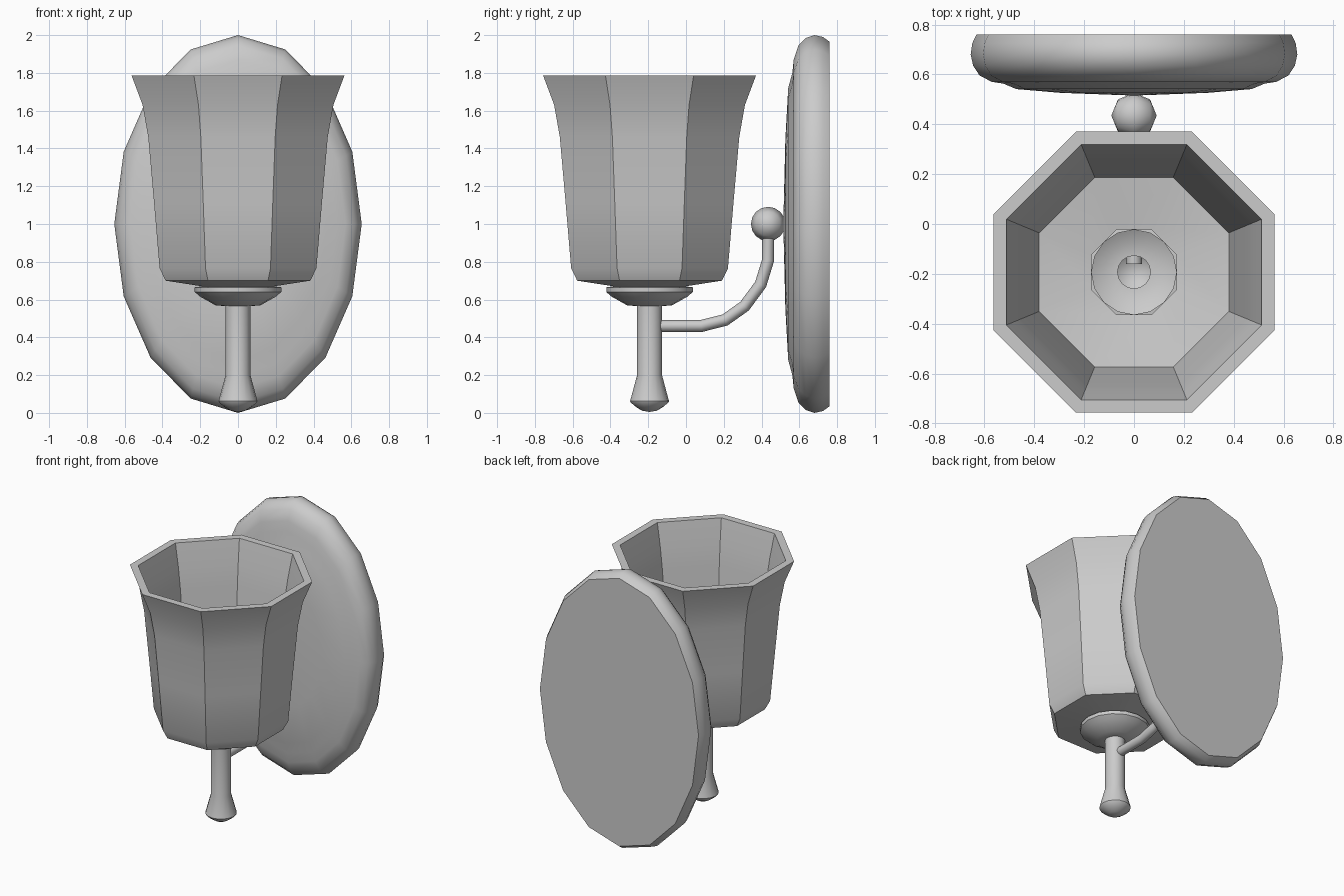
import bpy, bmesh
from math import cos, sin, pi, radians
from mathutils import Matrix

if "Cube" in bpy.data.objects:
    bpy.data.objects.remove(bpy.data.objects["Cube"])


def finish(name, bm, angle, flip=False):
    mesh = bpy.data.meshes.new(name)
    if flip:
        bmesh.ops.reverse_faces(bm, faces=bm.faces)
    bm.to_mesh(mesh)
    bm.free()
    mesh.shade_smooth()
    mesh.set_sharp_from_angle(angle=radians(angle))
    obj = bpy.data.objects.new(name, mesh)
    bpy.context.collection.objects.link(obj)
    return obj


def lathe(name, profile, sides, point, angle, phase=0.0, caps=(False, False), flip=False):
    """Sweep a (radius, height) profile; point(c, s, r, h) places each vertex."""
    bm = bmesh.new()
    rings = []
    for r, h in profile:
        turns = [phase + 2 * pi * i / sides for i in range(sides)]
        if r == 0:
            rings.append([bm.verts.new(point(0, 0, 0, h))] * sides)
        else:
            rings.append([bm.verts.new(point(cos(t), sin(t), r, h)) for t in turns])
    for a, b in zip(rings, rings[1:]):
        for i in range(sides):
            j = (i + 1) % sides
            quad = list(dict.fromkeys([a[i], a[j], b[j], b[i]]))
            bm.faces.new(quad)
    if caps[0]:
        bm.faces.new(rings[0][::-1])
    if caps[1]:
        bm.faces.new(rings[-1])
    return finish(name, bm, angle, flip)


CY = -0.193  # axis of the shade and stem


def upright(c, s, r, h):
    return (r * c, CY + r * s, h)


def on_wall(c, s, r, h):
    return (0.655 * r * c, h, 1 + r * s)


# Oval wall plate, raised rim and shallow domed centre
lathe("wall_plate",
      [(0.965, 0.76), (0.99, 0.725), (1.0, 0.68), (0.985, 0.635), (0.945, 0.595),
       (0.87, 0.57), (0.80, 0.563), (0.72, 0.541), (0.45, 0.526), (0, 0.515)],
      16, on_wall, 40, caps=(True, False))

# Octagonal flared shade: outside from the bottom hole up, then down the inside
k = 1 / cos(pi / 8)
shade = [(0.17, 0.667), (0.383, 0.70), (0.415, 0.765), (0.445, 1.12), (0.475, 1.46),
         (0.505, 1.63), (0.563, 1.785), (0.512, 1.785), (0.478, 1.62), (0.455, 1.47),
         (0.38, 0.725), (0.17, 0.69), (0.17, 0.667)]
lathe("shade", [(r * k, h) for r, h in shade], 8, upright, 30, phase=pi / 8)

# Holder cup and hollow stem with flared foot, open at the top
lathe("stem_and_holder",
      [(0, 0.005), (0.04, 0.012), (0.07, 0.03), (0.10, 0.055), (0.103, 0.062),
       (0.066, 0.20), (0.066, 0.565), (0.12, 0.57), (0.20, 0.615), (0.229, 0.64),
       (0.229, 0.665), (0.17, 0.672)],
      16, upright, 35)

# Curved arm
curve = bpy.data.curves.new("arm", 'CURVE')
curve.dimensions = '3D'
curve.bevel_depth = 0.032
curve.bevel_resolution = 2
curve.use_fill_caps = True
path = [(-0.16, 0.46), (0.08, 0.46), (0.207, 0.492), (0.31, 0.565),
        (0.395, 0.68), (0.435, 0.81), (0.435, 0.95)]
spline = curve.splines.new('POLY')
spline.points.add(len(path) - 1)
for p, (y, z) in zip(spline.points, path):
    p.co = (0, y, z, 1)
spline.use_smooth = True
bpy.context.collection.objects.link(bpy.data.objects.new("arm", curve))

# Ball joint between the arm and the plate, poles sideways
bm = bmesh.new()
bmesh.ops.create_uvsphere(
    bm, u_segments=16, v_segments=4, radius=0.091,
    matrix=Matrix.Translation((0, 0.435, 1)) @ Matrix.Rotation(pi / 2, 4, 'Y'))
finish("ball_joint", bm, 60)
